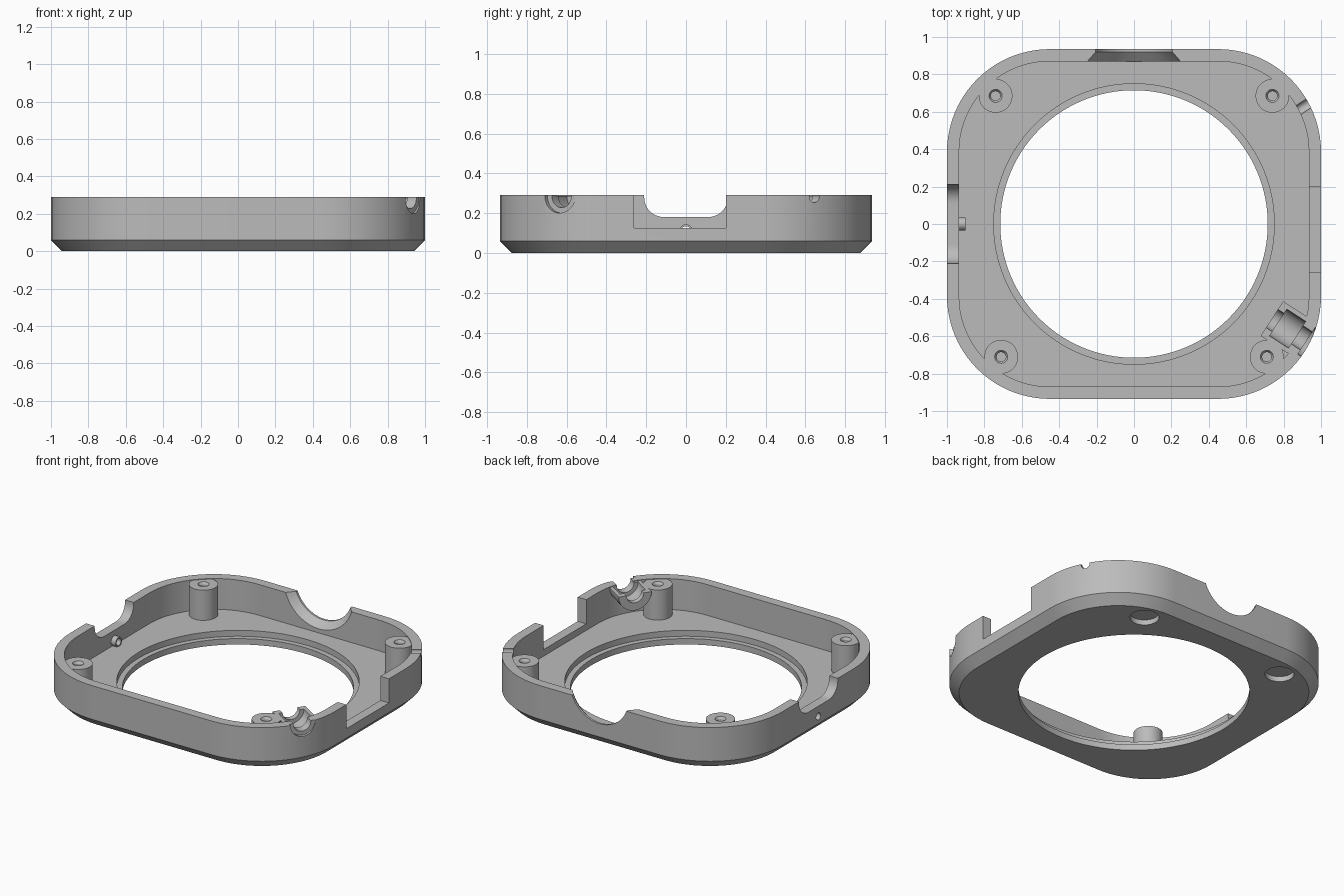
import bpy
import bmesh
from math import sin, cos, pi, radians
from mathutils import Vector, Matrix

if "Cube" in bpy.data.objects:
    bpy.data.objects.remove(bpy.data.objects["Cube"], do_unlink=True)

HX, HY, TOP, FLOOR, CORNER, WALL, CHAMFER = 1.0, 0.935, 0.29, 0.08, 0.55, 0.065, 0.06

grey = bpy.data.materials.new("plain grey")
grey.use_nodes = True
GREY = (0.5, 0.5, 0.5, 1)
grey.diffuse_color = GREY
grey.node_tree.nodes["Principled BSDF"].inputs["Base Color"].default_value = GREY


def finish(name, bm):
    bmesh.ops.recalc_face_normals(bm, faces=bm.faces)
    mesh = bpy.data.meshes.new(name)
    bm.to_mesh(mesh)
    bm.free()
    mesh.materials.append(grey)
    obj = bpy.data.objects.new(name, mesh)
    bpy.context.collection.objects.link(obj)
    return obj


def cone(name, start, end, r1, r2=None, sides=64):
    """Cylinder or cone running from start to end."""
    start, end = Vector(start), Vector(end)
    axis = end - start
    place = Matrix.Translation((start + end) / 2) @ axis.to_track_quat('Z', 'Y').to_matrix().to_4x4()
    bm = bmesh.new()
    bmesh.ops.create_cone(bm, cap_ends=True, segments=sides, radius1=r1,
                          radius2=r1 if r2 is None else r2, depth=axis.length, matrix=place)
    return finish(name, bm)


def prism(name, outline, x0, x1):
    """Outline in y and z, extruded along x."""
    bm = bmesh.new()
    face = bm.faces.new([bm.verts.new((x0, y, z)) for y, z in outline])
    side = bmesh.ops.extrude_face_region(bm, geom=[face])
    moved = [v for v in side["geom"] if isinstance(v, bmesh.types.BMVert)]
    bmesh.ops.translate(bm, verts=moved, vec=(x1 - x0, 0, 0))
    return finish(name, bm)


def combine(target, tool, operation):
    """Join or cut with a tool, then discard the tool."""
    mod = target.modifiers.new(tool.name, 'BOOLEAN')
    mod.operation, mod.object, mod.solver = operation, tool, 'EXACT'
    with bpy.context.temp_override(object=target, active_object=target):
        bpy.ops.object.modifier_apply(modifier=mod.name)
    bpy.data.objects.remove(tool, do_unlink=True)


def rounded_ring(bm, inset, z, steps=20):
    r, verts = CORNER - inset, []
    for k, (sx, sy) in enumerate(((1, 1), (-1, 1), (-1, -1), (1, -1))):
        for i in range(steps + 1):
            a = (k + i / steps) * pi / 2
            verts.append(bm.verts.new((sx * (HX - CORNER) + r * cos(a),
                                       sy * (HY - CORNER) + r * sin(a), z)))
    return verts


# Tray shell with chamfered underside
bm = bmesh.new()
rings = [rounded_ring(bm, inset, z) for inset, z in
         ((CHAMFER, 0), (0, CHAMFER), (0, TOP), (WALL, TOP), (WALL, FLOOR))]
for low, high in zip(rings, rings[1:]):
    for i in range(len(low)):
        j = (i + 1) % len(low)
        bm.faces.new((low[i], low[j], high[j], high[i]))
bm.faces.new(rings[0])
bm.faces.new(rings[-1])
tray = finish("tray", bm)

# Central opening with a stepped lip
combine(tray, cone("opening", (0, 0, -0.1), (0, 0, 0.2), 0.715, sides=128), 'DIFFERENCE')
combine(tray, cone("lip_step", (0, 0, 0.04), (0, 0, 0.2), 0.75, sides=128), 'DIFFERENCE')

# Round recesses under the back edge
for s in (-1, 1):
    combine(tray, cone("foot_recess", (s * 0.545, 0.75, -0.1), (s * 0.545, 0.75, 0.035), 0.09), 'DIFFERENCE')

# Screw posts with blind, countersunk holes
POST_TOP = TOP - 0.004
for s in (-1, 1):
    for x, y in ((s * 0.74, 0.685), (s * 0.71, -0.71)):
        combine(tray, cone("screw_post", (x, y, 0.05), (x, y, POST_TOP), 0.09, sides=48), 'UNION')
        combine(tray, cone("screw_hole", (x, y, 0.1), (x, y, 0.4), 0.025, sides=32), 'DIFFERENCE')
        combine(tray, cone("hole_mouth", (x, y, POST_TOP - 0.015), (x, y, POST_TOP + 0.015),
                           0.025, 0.045, 32), 'DIFFERENCE')

# Socket cradle in the front corner
angle = radians(-33)


def along(t, z=POST_TOP):
    return (0.83 + t * cos(angle), -0.565 + t * sin(angle), z)


cradle = cone("cradle", along(-0.11), along(0.085), 0.11)
bm = bmesh.new()
bm.from_mesh(cradle.data)
cut = bmesh.ops.bisect_plane(bm, geom=bm.verts[:] + bm.edges[:] + bm.faces[:],
                             plane_co=(0, 0, POST_TOP - 0.001), plane_no=(0, 0, 1), clear_outer=True)
bmesh.ops.edgeloop_fill(bm, edges=[e for e in cut["geom_cut"] if isinstance(e, bmesh.types.BMEdge)])
bmesh.ops.recalc_face_normals(bm, faces=bm.faces)
bm.to_mesh(cradle.data)
bm.free()
combine(tray, cradle, 'UNION')
for t0, t1, r in ((-0.07, 0.05, 0.085), (-0.2, 0.3, 0.058), (0.11, 0.3, 0.085)):
    combine(tray, cone("cradle_bore", along(t0), along(t1), r), 'DIFFERENCE')

# Small cable groove in the back corner
combine(tray, cone("cable_groove", (0.78, 0.545, 0.282), (1.06, 0.727, 0.282), 0.028, sides=32), 'DIFFERENCE')

# Funnel-shaped notch in the back wall
combine(tray, cone("funnel_throat", (0, 0.9, 0.37), (0, 1.0, 0.37), 0.22, sides=96), 'DIFFERENCE')
combine(tray, cone("funnel", (0, 0.86, 0.37), (0, 0.92, 0.37), 0.27, 0.22, 96), 'DIFFERENCE')

# Square notch in the left wall
combine(tray, prism("square_notch", ((-0.26, 0.125), (0.2, 0.125), (0.2, 0.5), (-0.26, 0.5)), 0.9, 1.1),
        'DIFFERENCE')

# Round-cornered notch in the right wall
arc = [(0.11 + 0.1 * sin(i * pi / 24), 0.28 - 0.1 * cos(i * pi / 24)) for i in range(13)]
outline = [(-y, z) for y, z in reversed(arc)] + arc
outline = [(-0.21, 0.5)] + outline + [(0.21, 0.5)]
combine(tray, prism("round_notch", outline, -1.1, -0.9), 'DIFFERENCE')

# Pin tube through the right wall
combine(tray, cone("pin_tube", (-0.97, 0, 0.11), (-0.9, 0, 0.11), 0.034, sides=32), 'UNION')
combine(tray, cone("pin_hole", (-1.1, 0, 0.11), (-0.8, 0, 0.11), 0.024, sides=32), 'DIFFERENCE')

# Smooth curved walls, sharp edges kept
bpy.ops.object.select_all(action='DESELECT')
tray.select_set(True)
bpy.context.view_layer.objects.active = tray
bpy.ops.object.shade_smooth_by_angle(angle=radians(25))
